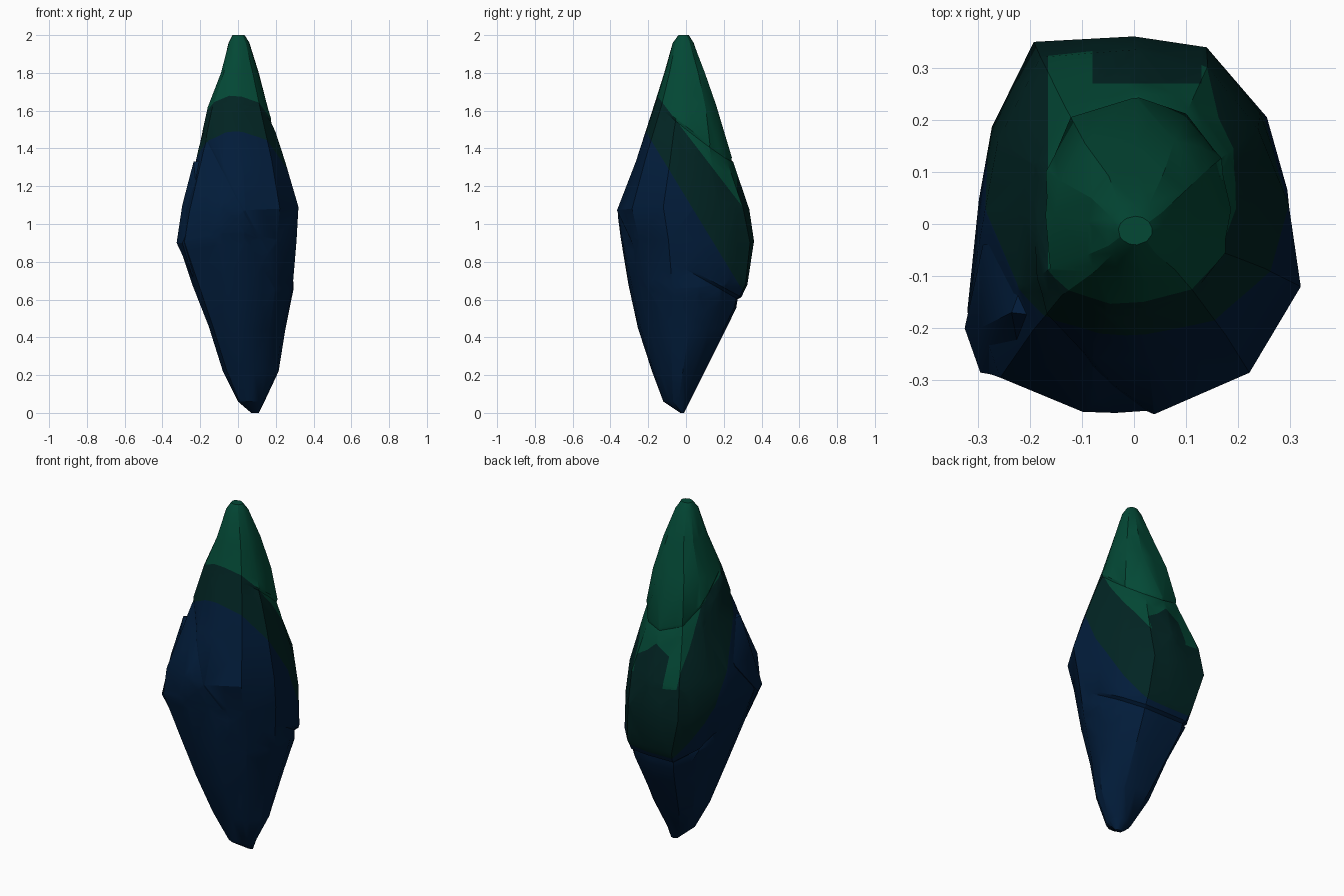
import bpy, bmesh, math, random
from mathutils import Vector

if "Cube" in bpy.data.objects:
    bpy.data.objects.remove(bpy.data.objects["Cube"])

random.seed(4)

# Silhouette rows: z, xmin, xmax, ymin, ymax, blockiness,
# then corner bulge for the corners ++, -+, --, +- (signs of x, y)
ROWS = [
    (0.00, 0.07, 0.11, -0.03, -0.01, 0.0, 0, 0, 0, 0),
    (0.06, 0.00, 0.14, -0.12, 0.02, 0.1, 0, 0, 0.1, -0.1),
    (0.22, -0.08, 0.215, -0.18, 0.10, 0.3, -0.05, 0.1, 0.12, -0.15),
    (0.45, -0.155, 0.25, -0.255, 0.21, 0.5, 0.03, 0.12, 0.12, -0.15),
    (0.67, -0.24, 0.295, -0.305, 0.325, 0.8, 0.05, 0.06, 0.08, -0.08),
    (0.91, -0.32, 0.31, -0.345, 0.36, 1.0, 0, 0, 0.04, 0),
    (1.08, -0.295, 0.32, -0.365, 0.335, 0.9, -0.04, 0, 0, 0.04),
    (1.33, -0.225, 0.25, -0.265, 0.25, 0.7, -0.06, -0.05, 0, 0.1),
    (1.62, -0.16, 0.16, -0.17, 0.16, 0.4, 0.13, 0.1, 0.15, 0.06),
    (1.80, -0.09, 0.11, -0.115, 0.10, 0.2, 0.16, 0.1, 0.16, 0.05),
    (1.96, -0.05, 0.06, -0.07, 0.04, 0.0, 0.1, 0, 0.1, 0),
    (2.00, -0.03, 0.035, -0.04, 0.015, 0.0, 0, 0, 0, 0),
]
# Blocky mid section, counter-clockwise, in units of the half widths
SECTION = [(1, -0.3), (0.95, 0.15), (0.78, 0.58), (0.45, 0.94), (0.0, 1),
           (-0.62, 0.97), (-0.88, 0.5), (-0.96, 0.1), (-1, -0.5),
           (-0.88, -0.82), (-0.35, -1), (0.1, -1), (0.67, -0.75)]


def material(name, rgb):
    m = bpy.data.materials.new(name)
    m.diffuse_color = (*rgb, 1)
    m.use_nodes = True
    m.node_tree.nodes["Principled BSDF"].inputs["Base Color"].default_value = m.diffuse_color
    return m


def cut(bm, co, no):
    """Slice the skin with a plane, keeping both sides."""
    geom = bm.verts[:] + bm.edges[:] + bm.faces[:]
    res = bmesh.ops.bisect_plane(bm, geom=geom, dist=1e-5, plane_co=co, plane_no=no)
    return [g for g in res["geom_cut"] if isinstance(g, bmesh.types.BMVert)]


def crack(bm, co, no, test, depth):
    """Ledge-like groove along a tilted plane, only where test(point) holds."""
    co, no = Vector(co), Vector(no).normalized()
    cut(bm, co + no * 0.012, no)
    cut(bm, co - no * 0.05, no)
    for v in cut(bm, co, no):
        if test(v.co):
            v.co -= Vector((v.co.x, v.co.y, 0)).normalized() * depth


def fit(values, lo, hi):
    """Rescale values to span lo..hi."""
    a, b = min(values), max(values)
    return [lo + (v - a) / (b - a) * (hi - lo) for v in values]


# Crystal shard body
bm = bmesh.new()
rings = []
for i, (z, x0, x1, y0, y1, w, *bulge) in enumerate(ROWS):
    us, vs = [], []
    for sx, sy in SECTION:
        a = math.atan2(sy, sx) % math.tau
        r = 1 + bulge[int(a / (math.pi / 2)) % 4] * abs(math.sin(2 * a))
        us.append(r * (w * sx + (1 - w) * math.cos(a)))
        vs.append(r * (w * sy + (1 - w) * math.sin(a)))
    ring = []
    for x, y in zip(fit(us, x0, x1), fit(vs, y0, y1)):
        dz = random.uniform(-0.015, 0.015) if 2 < i < 9 else 0
        ring.append(bm.verts.new((x, y, z + dz)))
    rings.append(ring)
n = len(SECTION)
for a, b in zip(rings, rings[1:]):
    for k in range(n):
        j = (k + 1) % n
        bm.faces.new((a[k], a[j], b[j], b[k]))
bm.faces.new(rings[-1])
bm.faces.new(rings[0][::-1])
bmesh.ops.triangulate(bm, faces=bm.faces[:])

# Cracks: lower ledge, cap ledge, diagonal front crack
crack(bm, (0, 0, 0.76), (0, 0.55, 1), lambda p: p.y > 0.05, 0.015)
crack(bm, (0, 0, 1.52), (0.1, 0.75, 1), lambda p: p.y > -0.08, 0.008)
crack(bm, (0, -0.3, 1.12), (1.9, 0, 1), lambda p: p.y < -0.05 and p.z > 0.9, 0.006)

# Colour bands follow tilted planes that drop towards the back
TEAL_NO, TEAL_D = Vector((0, 1.64, 1)), 1.14
GREEN_NO, GREEN_D = Vector((0, 1.3, 1)), 1.48
CAP_NO, CAP_D = Vector((0.1, 0.75, 1)), 1.52
LEFT_X, BACK_Y = -0.165, 0.27
cut(bm, (0, 0, TEAL_D), TEAL_NO)
cut(bm, (0, 0, GREEN_D), GREEN_NO)
cut(bm, (LEFT_X, 0, 0), (1, 0, 0))
cut(bm, (0, BACK_Y, 0), (0, 1, 0))
for x in (-0.08, 0.13):
    cut(bm, (x, 0, 0), (1, 0, 0))
for f in bm.faces:
    c = f.calc_center_median()
    cap = c.dot(CAP_NO) > CAP_D
    patch = c.x < LEFT_X or (c.y > BACK_Y and -0.08 < c.x < 0.13)
    if c.dot(GREEN_NO) > GREEN_D and (cap or not patch):
        f.material_index = 2
    elif c.dot(TEAL_NO) > TEAL_D:
        f.material_index = 1
bmesh.ops.recalc_face_normals(bm, faces=bm.faces[:])

mesh = bpy.data.meshes.new("crystal_shard")
bm.to_mesh(mesh)
bm.free()
for m in (material("navy", (0.0005, 0.0115, 0.042)),
          material("dark teal", (0.0005, 0.0175, 0.0165)),
          material("green", (0.001, 0.065, 0.036))):
    mesh.materials.append(m)
shard = bpy.data.objects.new("crystal_shard", mesh)
bpy.context.collection.objects.link(shard)


# Broken shoulder chunk fused to the body
def chunk(name, points, mat):
    b = bmesh.new()
    for p in points:
        b.verts.new(p)
    bmesh.ops.convex_hull(b, input=b.verts[:])
    me = bpy.data.meshes.new(name)
    b.to_mesh(me)
    b.free()
    me.materials.append(bpy.data.materials[mat])
    ob = bpy.data.objects.new(name, me)
    bpy.context.collection.objects.link(ob)
    return ob


shoulder = chunk("left_shoulder", [
    (-0.235, -0.17, 1.33), (-0.15, -0.18, 1.34), (-0.18, -0.02, 1.3),
    (-0.295, -0.2, 1.1), (-0.29, -0.04, 1.1), (-0.21, -0.30, 1.08),
    (-0.325, -0.2, 0.9), (-0.295, -0.285, 0.9), (-0.24, -0.22, 0.72)], "navy")

for ob in (shard, shoulder):
    bpy.ops.object.select_all(action="DESELECT")
    ob.select_set(True)
    bpy.context.view_layer.objects.active = ob
    bpy.ops.object.shade_smooth_by_angle(angle=math.radians(30))
